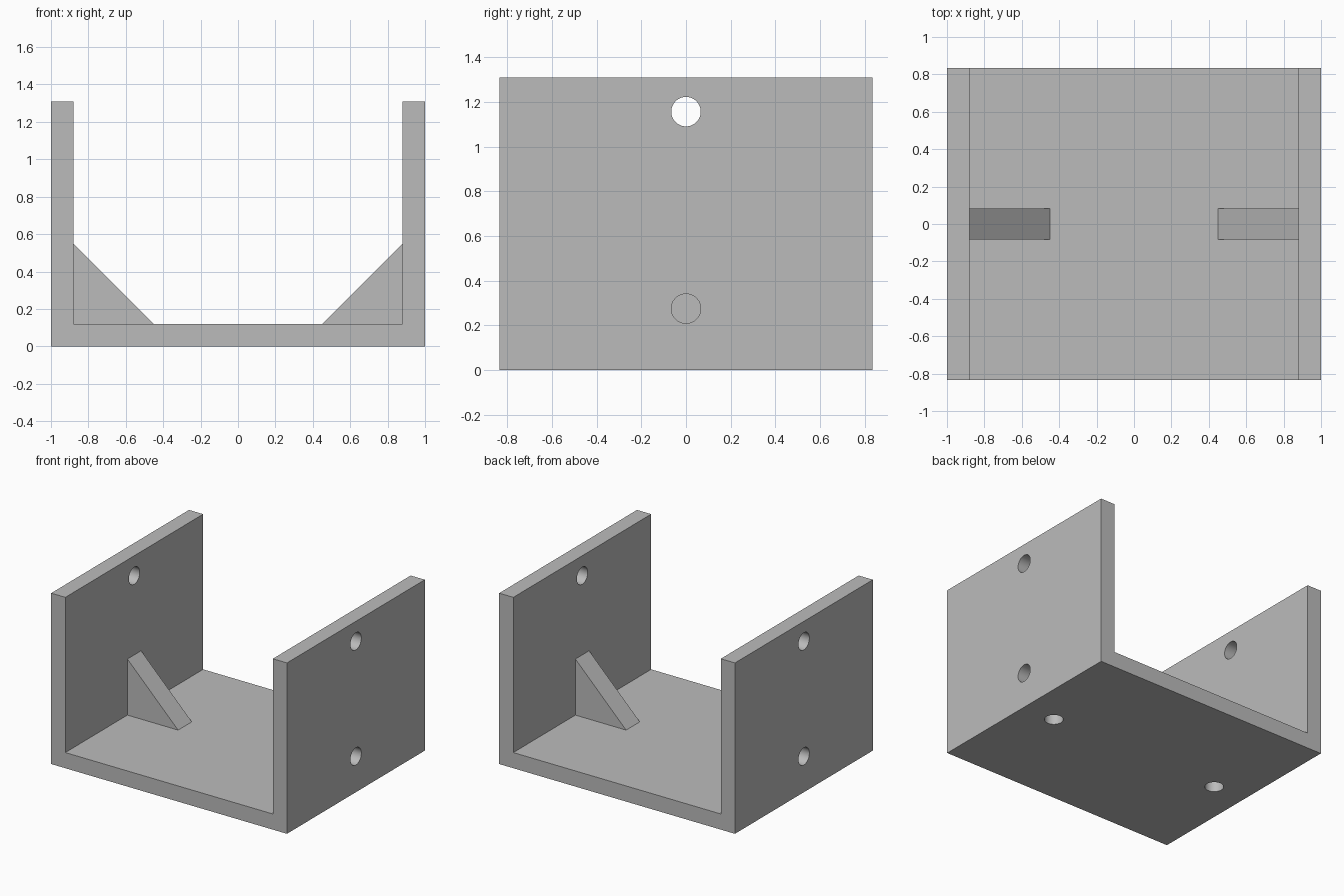
import bpy
import bmesh
from math import pi, radians

cube = bpy.data.objects.get("Cube")
if cube:
    bpy.data.objects.remove(cube, do_unlink=True)

# Overall dimensions
HALF_W, HALF_D, HEIGHT, WALL = 1.0, 0.835, 1.31, 0.12
INNER = HALF_W - WALL
GUSSET, GUSSET_HALF = 0.43, 0.083
HOLE_R = 0.066

grey = bpy.data.materials.new("mid grey")
grey.use_nodes = True
colour = (0.5, 0.5, 0.5, 1)
grey.diffuse_color = colour
grey.node_tree.nodes["Principled BSDF"].inputs["Base Color"].default_value = colour


def extrude_profile(name, points, half_depth):
    """Solid made from an x-z outline extruded along y."""
    bm = bmesh.new()
    face = bm.faces.new([bm.verts.new((x, -half_depth, z)) for x, z in points])
    result = bmesh.ops.extrude_face_region(bm, geom=[face])
    moved = [g for g in result["geom"] if isinstance(g, bmesh.types.BMVert)]
    bmesh.ops.translate(bm, verts=moved, vec=(0, 2 * half_depth, 0))
    bmesh.ops.recalc_face_normals(bm, faces=bm.faces)
    mesh = bpy.data.meshes.new(name)
    bm.to_mesh(mesh)
    bm.free()
    mesh.materials.append(grey)
    obj = bpy.data.objects.new(name, mesh)
    bpy.context.collection.objects.link(obj)
    return obj


def drill(target, location, length, rotation):
    """Cut a round hole through the target."""
    bpy.ops.mesh.primitive_cylinder_add(vertices=48, radius=HOLE_R, depth=length,
                                        location=location, rotation=rotation)
    cutter = bpy.context.object
    cutter.name = "hole_cutter"
    cutter.hide_render = True
    cutter.data.materials.append(grey)
    mod = target.modifiers.new("hole", "BOOLEAN")
    mod.operation = "DIFFERENCE"
    mod.solver = "EXACT"
    mod.object = cutter
    bpy.context.view_layer.objects.active = target
    bpy.ops.object.modifier_apply(modifier=mod.name)
    bpy.data.objects.remove(cutter, do_unlink=True)


# U-shaped bracket: floor and two side walls
half = [(HALF_W, 0), (HALF_W, HEIGHT), (INNER, HEIGHT), (INNER, WALL)]
outline = half + [(-x, z) for x, z in reversed(half)]
bracket = extrude_profile("bracket", outline, HALF_D)

# Screw holes through both walls, and through the floor
for z in (0.275, 1.157):
    drill(bracket, (0, 0, z), 3 * HALF_W, (0, pi / 2, 0))
for x in (-0.73, 0.73):
    drill(bracket, (x, 0, WALL / 2), 2 * WALL, (0, 0, 0))

bpy.ops.object.select_all(action="DESELECT")
bracket.select_set(True)
bpy.context.view_layer.objects.active = bracket
bpy.ops.object.shade_smooth_by_angle(angle=radians(30))

# Triangular gussets closing the inner ends of the lower holes
for side, name in ((1, "left_gusset"), (-1, "right_gusset")):
    extrude_profile(name, [(side * INNER, WALL), (side * INNER, WALL + GUSSET),
                           (side * (INNER - GUSSET), WALL)], GUSSET_HALF)
